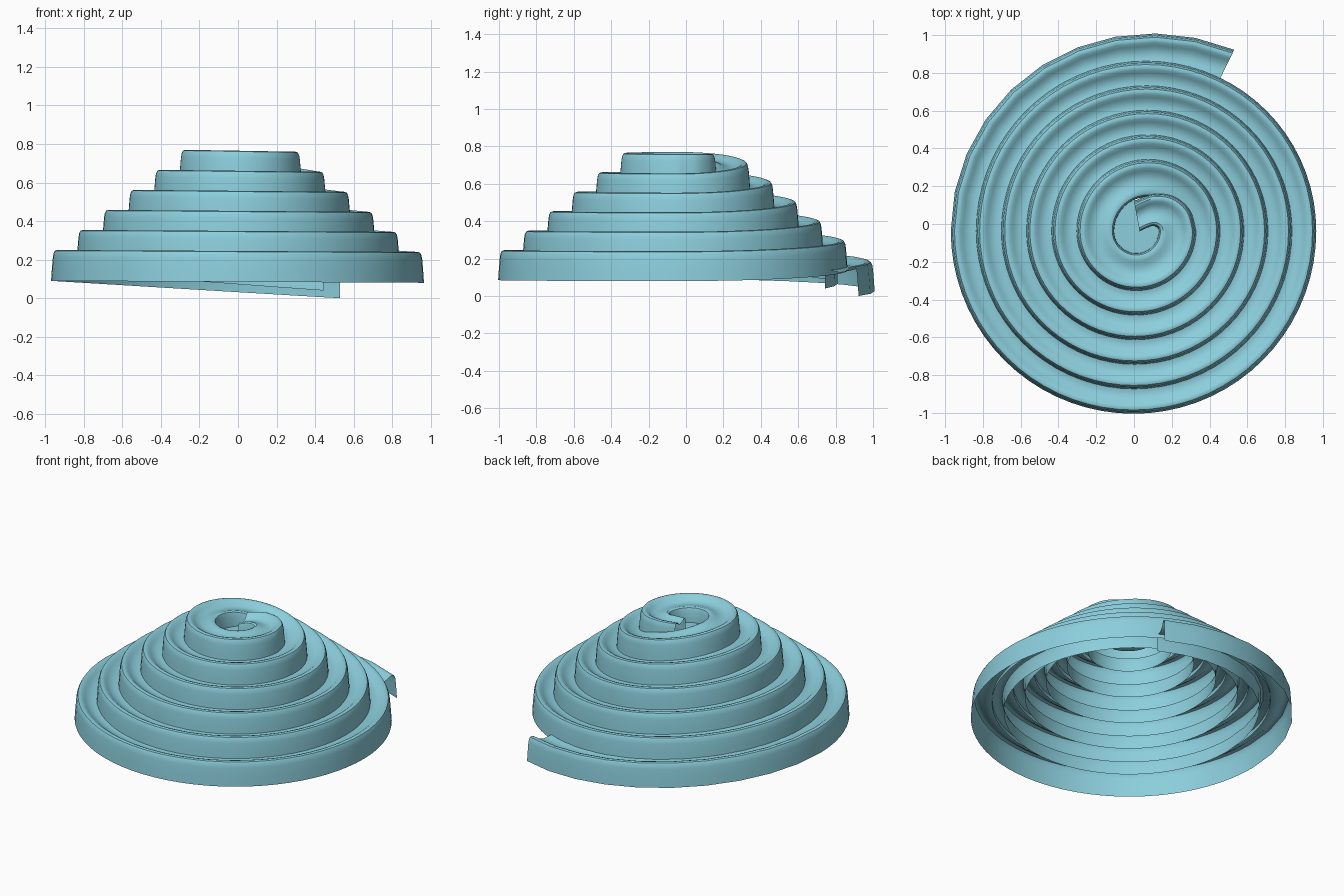
import bpy, bmesh, math

if "Cube" in bpy.data.objects:
    bpy.data.objects.remove(bpy.data.objects["Cube"])

mat = bpy.data.materials.new("light blue")
mat.diffuse_color = (0.262, 0.62, 0.72, 1)
mat.use_nodes = True
mat.node_tree.nodes["Principled BSDF"].inputs["Base Color"].default_value = mat.diffuse_color

# Cross-section of the ribbon: (fraction of width inward, height over lower edge)
PROFILE = [(0, 0), (.02, .06), (.045, .12), (.065, .143), (.1, .156), (.16, .16),
           (.24, .155), (.32, .142), (.42, .13), (.54, .125), (.66, .128),
           (.78, .136), (.88, .142), (.95, .136), (.99, .115), (1, .04)]
WIDTH, CY = 0.2, -0.037


def left(k):   # left and right crossings of the outer edge: x, lower z
    return -.97 + .133 * k, .09 + .104 * k


def right(k):
    return .965 - .127 * k, .08 + .104 * k


def arc(a, b, a0, a1, steps, flare=0):
    """Half-turn on a tilted plane from crossing a to crossing b."""
    cx, r = (a[0] + b[0]) / 2, abs(b[0] - a[0]) / 2
    out = []
    for i in range(steps + 1):
        t = math.radians(a0 + (a1 - a0) * i / steps)
        rr = r + flare * (1 - i / steps) ** 4
        c, s = math.cos(t), math.sin(t)
        x = cx + r * c
        z = a[1] + (b[1] - a[1]) * (x - a[0]) / (b[0] - a[0])
        out.append(((cx + rr * c, CY + rr * s),
                    (cx + (rr - WIDTH) * c, CY + (rr - WIDTH) * s), z))
    return out


def smooth(points, steps):
    """Catmull-Rom interpolation of tuples."""
    p = [points[0]] + points + [points[-1]]
    out = []
    for i in range(1, len(p) - 2):
        for j in range(steps):
            t = j / steps
            out.append(tuple(
                .5 * (2 * b + (c - a) * t + (2 * a - 5 * b + 4 * c - d) * t * t
                      + (3 * b - a - 3 * c + d) * t ** 3)
                for a, b, c, d in zip(p[i - 1], p[i], p[i + 1], p[i + 2])))
    return out + [points[-1]]


def finish(bm, name):
    me = bpy.data.meshes.new(name)
    bm.to_mesh(me)
    bm.free()
    me.materials.append(mat)
    ob = bpy.data.objects.new(name, me)
    bpy.context.collection.objects.link(ob)
    return ob


# Path: flared tail, then alternating front and back half-turns climbing inward
path = arc((1.095, -.035), left(0), 64, 180, 10, .035)
for k in range(6):
    path += arc(left(k), right(k), 180, 360, 36)[1:]
    if k < 5:
        path += arc(right(k), left(k + 1), 0, 180, 36)[1:]

# Curled inner tip: outer x, y, inner x, y, z
x, z = right(5)
tip = [(x, CY, x - WIDTH, CY, z), (.30, .07, .125, -.02, z), (.22, .145, .10, -.01, z),
       (.12, .165, .07, -.02, z), (.05, .145, .05, -.03, z - .005), (0, .12, .03, -.04, z - .01)]
path += [((a, b), (c, d), h) for a, b, c, d, h in smooth(tip, 5)[1:]]

# Spiral ribbon: open channel swept along the path
bm = bmesh.new()
rows = []
for o, i, z in path:
    rows.append([bm.verts.new((o[0] + (i[0] - o[0]) * u, o[1] + (i[1] - o[1]) * u, z + h))
                 for u, h in PROFILE])
for p, q in zip(rows, rows[1:]):
    for j in range(len(PROFILE) - 1):
        bm.faces.new((p[j], q[j], q[j + 1], p[j + 1]))
ribbon = finish(bm, "spiral_ribbon")
bpy.context.view_layer.objects.active = ribbon
ribbon.select_set(True)
bpy.ops.object.shade_smooth_by_angle(angle=math.radians(40))

# Flat disc closing the centre hole
bm = bmesh.new()
bmesh.ops.create_circle(bm, cap_ends=True, segments=48, radius=.172)
bmesh.ops.translate(bm, verts=bm.verts, vec=(.012, -.045, .645))
finish(bm, "centre_disc")
